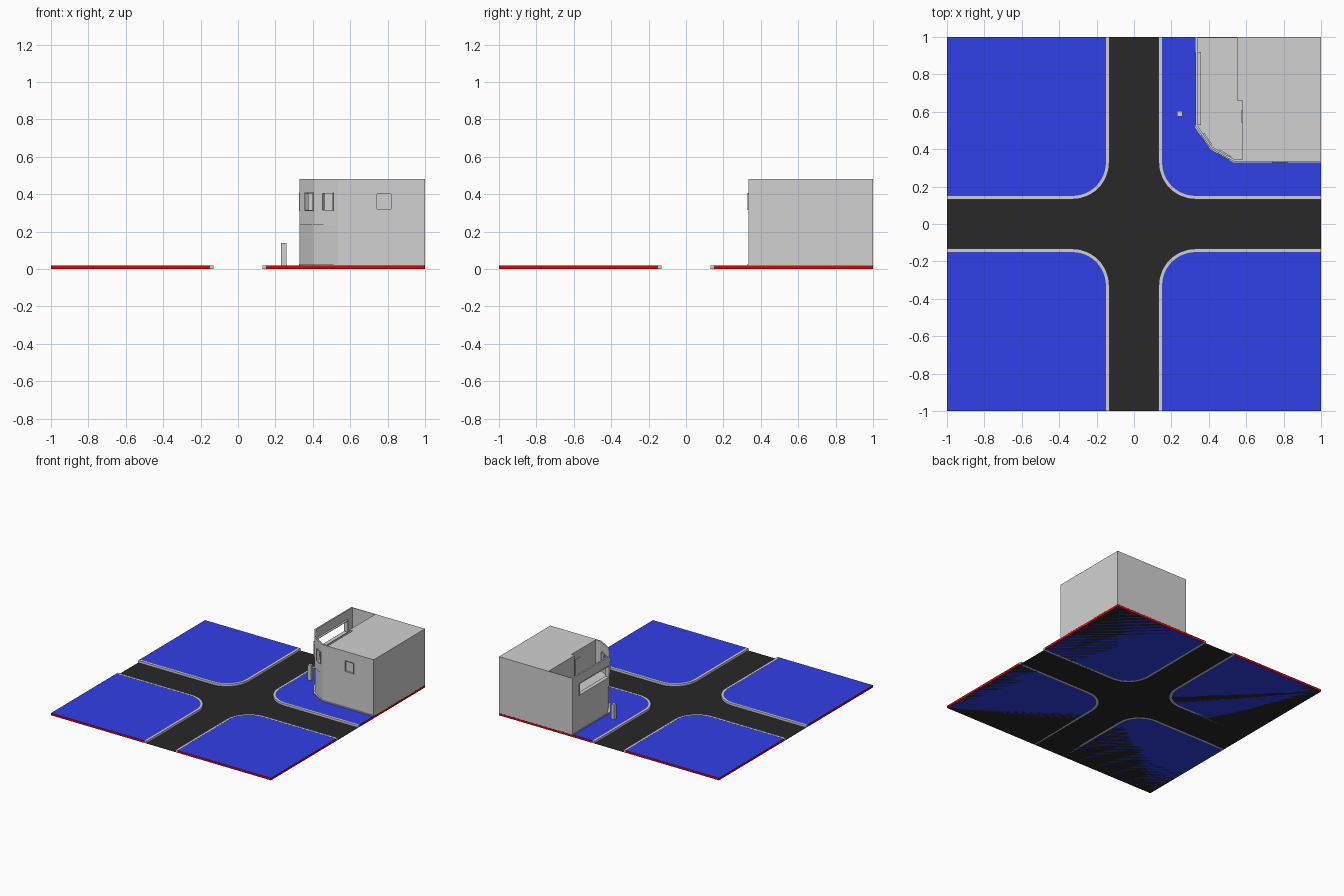
import bpy, bmesh, math
from mathutils import Vector

if "Cube" in bpy.data.objects:
    bpy.data.objects.remove(bpy.data.objects["Cube"])


def material(name, rgb):
    m = bpy.data.materials.new(name)
    m.diffuse_color = (*rgb, 1)
    m.use_nodes = True
    m.node_tree.nodes["Principled BSDF"].inputs["Base Color"].default_value = m.diffuse_color
    return m


GREY = material("concrete grey", (0.64, 0.64, 0.64))
BLUE = material("pavement blue", (0.03, 0.05, 0.8))
RED = material("edge red", (0.8, 0.0, 0.0))
ROAD = material("asphalt", (0.021, 0.021, 0.021))


def prism(name, pts, z0, z1, mats=(GREY,)):
    """Extrude a plan outline; a second material goes on the upright sides."""
    bm = bmesh.new()
    base = bm.faces.new([bm.verts.new((x, y, z0)) for x, y in pts])
    if z1 > z0:
        new = bmesh.ops.extrude_face_region(bm, geom=[base], use_keep_orig=True)["geom"]
        for v in new:
            if isinstance(v, bmesh.types.BMVert):
                v.co.z = z1
        bmesh.ops.recalc_face_normals(bm, faces=bm.faces)
    if len(mats) > 1:
        for f in bm.faces:
            f.material_index = int(abs(f.normal.z) < 0.5)
    me = bpy.data.meshes.new(name)
    bm.to_mesh(me)
    bm.free()
    for m in mats:
        me.materials.append(m)
    ob = bpy.data.objects.new(name, me)
    bpy.context.collection.objects.link(ob)
    return ob


def rect(x0, x1, y0, y1):
    return [(x0, y0), (x1, y0), (x1, y1), (x0, y1)]


def cut(ob, cutter):
    """Boolean the cutter out of an object, then remove the cutter."""
    mod = ob.modifiers.new("cut", 'BOOLEAN')
    mod.operation = 'DIFFERENCE'
    mod.solver = 'EXACT'
    mod.object = cutter
    bpy.context.view_layer.objects.active = ob
    bpy.ops.object.modifier_apply(modifier=mod.name)
    bpy.data.objects.remove(cutter)


# crossroads surface
prism("road", rect(-1, 1, -1, 1), 0, 0, (ROAD,))


# four rounded pavements with curbs
def kerb_line(edge):
    c = 0.33
    r = c - edge
    arc = [(c - r * math.cos(a), c - r * math.sin(a))
           for a in [math.pi / 2 * i / 12 for i in range(13)]]
    return [(edge, 1)] + arc + [(1, edge)]


inner, outer = kerb_line(0.15), kerb_line(0.132)
for sx in (-1, 1):
    for sy in (-1, 1):
        flip = lambda pts: [(x * sx, y * sy) for x, y in pts]
        prism("pavement", flip(inner + [(1, 1)]), 0, 0.018, (BLUE, RED))
        prism("curb", flip(outer + inner[::-1]), 0, 0.0185)

# building: plinth, slightly recessed ground floor, upper storey
A, B, C = (0.33, 0.52), (0.41, 0.405), (0.535, 0.333)
BACK = [(1, 0.333), (1, 1), (0.33, 1)]
prism("plinth", [(0.325, 0.518), (0.407, 0.401), (0.534, 0.328),
                 (1, 0.328), (1, 1), (0.325, 1)], 0.0185, 0.026)
prism("ground_floor", [(0.33, 0.553), (0.40, 0.426), (0.48, 0.37), C] + BACK, 0.026, 0.235)
upper = prism("upper_storey", [A, B, C] + BACK, 0.235, 0.482)

# open corner room
cut(upper, prism("room_cutter", [(0.342, 0.995), (0.55, 0.995), (0.55, 0.66), (0.58, 0.66),
                                 (0.58, 0.345), (0.538, 0.345), (0.417, 0.413),
                                 (0.342, 0.524)], 0.245, 0.6))
prism("inner_door", rect(0.576, 0.581, 0.54, 0.61), 0.245, 0.42)


# windows: cut opening plus a frame standing slightly proud
def window(name, centre, along, width, z0, z1, depth):
    c, u = Vector(centre), Vector(along).normalized()
    n = Vector((-u.y, u.x))          # points into the building

    def slab(label, s0, s1, d0, d1, za, zb):
        corners = [(s0, d0), (s1, d0), (s1, d1), (s0, d1)]
        return prism(label, [tuple(c + u * s + n * d) for s, d in corners], za, zb)

    h, t, d0 = width / 2, 0.005, -0.005
    cut(upper, slab("window_cutter", -h + 0.002, h - 0.002, -0.03, min(depth, 0.022),
                    z0 + 0.002, z1 - 0.002))
    slab(name + "_jamb", -h, -h + t, d0, depth, z0, z1)
    slab(name + "_jamb", h - t, h, d0, depth, z0, z1)
    slab(name + "_sill", -h + t, h - t, d0, depth, z0, z0 + t)
    slab(name + "_head", -h + t, h - t, d0, depth, z1 - t, z1)


window("long_window", (0.33, 0.725), (0, -1), 0.39, 0.31, 0.41, 0.028)
window("corner_window", (0.3825, 0.4445), (0.08, -0.115), 0.078, 0.31, 0.41, 0.018)
window("angled_window", (0.48, 0.3647), (0.125, -0.072), 0.072, 0.31, 0.41, 0.018)
window("front_window", (0.78, 0.333), (1, 0), 0.084, 0.315, 0.407, 0.008)

# street post on the pavement
prism("street_post", rect(0.229, 0.258, 0.576, 0.605), 0.018, 0.14)
